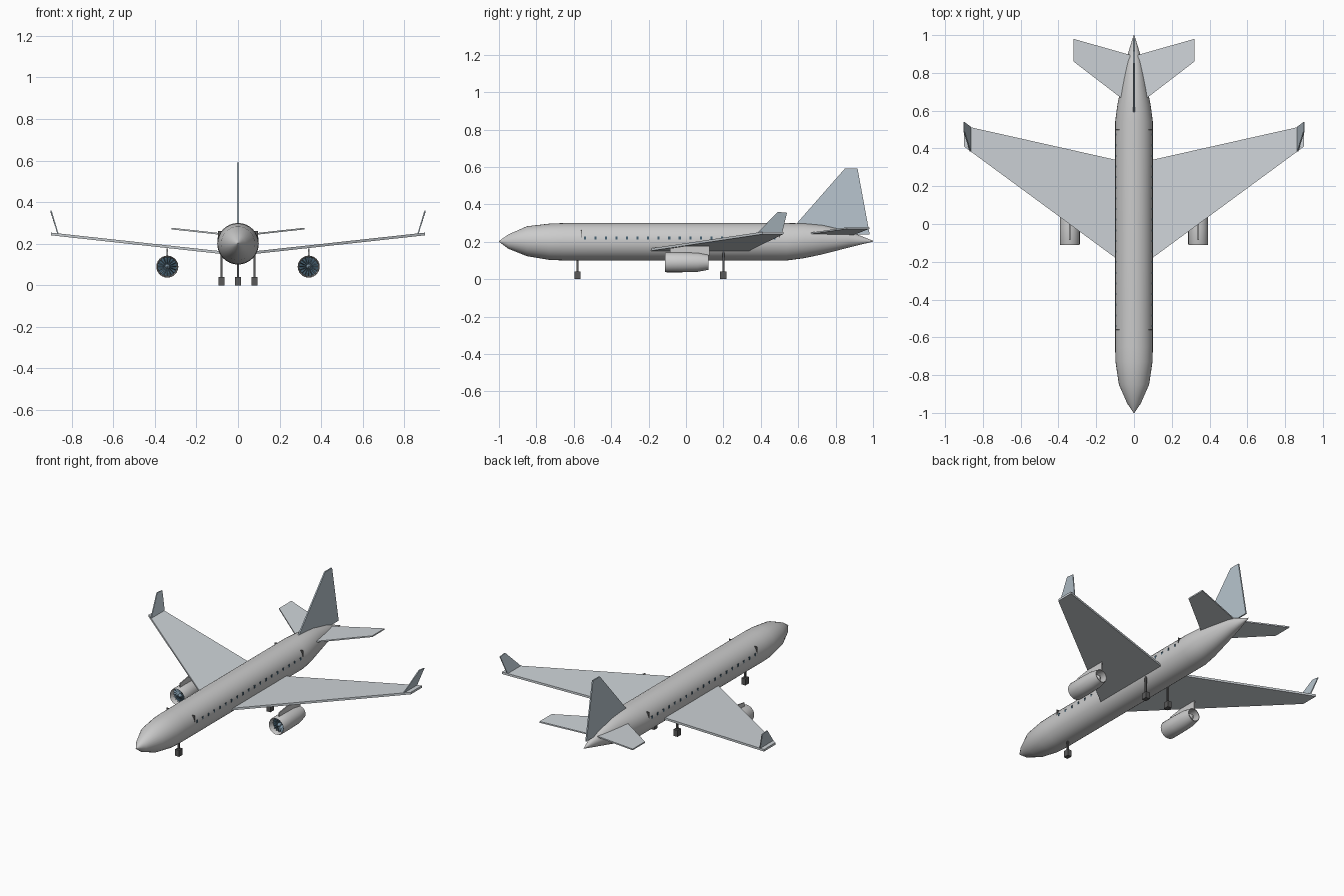
import bpy, bmesh, math
from mathutils import Vector

if "Cube" in bpy.data.objects:
    bpy.data.objects.remove(bpy.data.objects["Cube"])


def material(name, rgb):
    m = bpy.data.materials.new(name)
    m.diffuse_color = (*rgb, 1)
    m.use_nodes = True
    m.node_tree.nodes["Principled BSDF"].inputs["Base Color"].default_value = m.diffuse_color
    return m


WING = material("pale_blue_grey", (0.62, 0.66, 0.69))
FIN = material("blue_grey", (0.48, 0.56, 0.62))
GLASS = material("dark_blue", (0.06, 0.12, 0.17))
BLADE = material("blade_blue", (0.22, 0.32, 0.4))
DARK = material("dark_grey", (0.1, 0.1, 0.1))


def finish(name, bm, mat=None, mirror=False, smooth=False):
    bmesh.ops.recalc_face_normals(bm, faces=bm.faces)
    mesh = bpy.data.meshes.new(name)
    bm.to_mesh(mesh)
    bm.free()
    ob = bpy.data.objects.new(name, mesh)
    bpy.context.collection.objects.link(ob)
    if mat:
        mesh.materials.append(mat)
    if smooth:
        bpy.ops.object.select_all(action='DESELECT')
        ob.select_set(True)
        bpy.context.view_layer.objects.active = ob
        bpy.ops.object.shade_smooth_by_angle(angle=math.radians(30))
    if mirror:
        ob.modifiers.new("Mirror", 'MIRROR')
    return ob


def loft(name, rings, x=0, n=32, closed=False, caps=True, **kw):
    """Rings of (y, rx, rz, centre_z) along y."""
    bm = bmesh.new()
    loops = [[bm.verts.new((x + rx * math.cos(2 * math.pi * i / n), y,
                            cz + rz * math.sin(2 * math.pi * i / n)))
              for i in range(n)] for y, rx, rz, cz in rings]
    pairs = list(zip(loops, loops[1:]))
    if closed:
        pairs.append((loops[-1], loops[0]))
    for a, b in pairs:
        for i in range(n):
            j = (i + 1) % n
            bm.faces.new((a[i], a[j], b[j], b[i]))
    if caps and not closed:
        bm.faces.new(loops[0])
        bm.faces.new(loops[-1])
    return finish(name, bm, smooth=True, **kw)


def plate(name, outline, thickness, **kw):
    """Prism from a 3D outline, extruded evenly both ways along a vector."""
    bm = bmesh.new()
    t = Vector(thickness) / 2
    a = [bm.verts.new(Vector(p) - t) for p in outline]
    b = [bm.verts.new(Vector(p) + t) for p in outline]
    bm.faces.new(a)
    bm.faces.new(b)
    for i in range(len(a)):
        j = (i + 1) % len(a)
        bm.faces.new((a[i], a[j], b[j], b[i]))
    return finish(name, bm, **kw)


def add_box(bm, centre, size):
    verts = bmesh.ops.create_cube(bm, size=1)["verts"]
    for v in verts:
        v.co = Vector([c + s * k for c, s, k in zip(centre, size, v.co)])


# Fuselage
loft("fuselage", [(-1, .002, .002, .202), (-.95, .036, .038, .201), (-.85, .08, .08, .203),
                  (-.73, .098, .097, .2), (-.65, .1, .1, .2), (.54, .1, .1, .2),
                  (.63, .088, .093, .205), (.73, .068, .078, .211), (.87, .042, .044, .213),
                  (1, .002, .002, .203)])

# Wings, winglets and tail surfaces
plate("wing", [(.04, -.222, .153), (.9, .41, .247), (.9, .52, .247), (.04, .327, .153)],
      (0, 0, .013), mat=WING, mirror=True)
plate("winglet", [(.867, .385, .25), (.9, .49, .36), (.9, .54, .355), (.867, .515, .25)],
      (.006, 0, 0), mat=FIN, mirror=True)
plate("tailplane", [(.02, .63, .24), (.32, .86, .273), (.32, .98, .273), (.02, .895, .24)],
      (0, 0, .008), mat=WING, mirror=True)
plate("tail_fin", [(0, .585, .29), (0, .85, .592), (0, .917, .592), (0, .982, .24), (0, .7, .24)],
      (.008, 0, 0), mat=FIN)

# Engines: hollow nacelle, fan disc, blades, hub and pylon
EX, EZ = .34, .09
nacelle = [(-.105, .053), (-.112, .05), (-.105, .046), (-.06, .045), (.07, .042),
           (.12, .036), (.12, .04), (.06, .051), (-.02, .053)]
loft("engine_nacelle", [(y, r, r, EZ) for y, r in nacelle], x=EX, n=24, closed=True, mirror=True)
loft("fan_disc", [(-.075, .0455, .0455, EZ), (-.065, .0455, .0455, EZ)], x=EX, n=24,
     mat=GLASS, mirror=True)
loft("fan_hub", [(-.1, .002, .002, EZ), (-.09, .009, .009, EZ), (-.07, .013, .013, EZ)],
     x=EX, n=16, mat=BLADE, mirror=True)
loft("exhaust_core", [(-.065, .03, .03, EZ), (.08, .027, .027, EZ), (.11, .006, .006, EZ)],
     x=EX, n=16, mirror=True)
bm = bmesh.new()
for i in range(16):
    a = 2 * math.pi * i / 16
    pts = []
    for r, da, y in ((.01, -.1, -.084), (.045, -.06, -.086), (.045, .06, -.076), (.01, .1, -.076)):
        pts.append(bm.verts.new((EX + r * math.cos(a + da), y, EZ + r * math.sin(a + da))))
    bm.faces.new(pts)
finish("fan_blades", bm, mat=BLADE, mirror=True)
plate("engine_pylon", [(EX, -.085, .138), (EX, -.085, .165), (EX, 0, .178), (EX, .125, .178),
                       (EX, .125, .125), (EX, .06, .138)], (.006, 0, 0), mirror=True)

# Cabin windows and doors, following the fuselage side
bm = bmesh.new()
for i in range(19):
    add_box(bm, (.0965, -.54 + i * .0563, .221), (.006, .011, .016))
finish("cabin_windows", bm, mat=GLASS, mirror=True)
bm = bmesh.new()
for y in (-.56, .5):
    add_box(bm, (.086, y, .24), (.022, .003, .045))
finish("door_seams", bm, mat=DARK, mirror=True)

# Landing gear
for name, x, y, top in (("nose_gear", 0, -.58, .12), ("left_main_gear", -.08, .2, .155),
                        ("right_main_gear", .08, .2, .155)):
    bm = bmesh.new()
    add_box(bm, (x, y, .02), (.028, .034, .04))
    add_box(bm, (x, y, (top + .03) / 2), (.01, .01, top - .03))
    finish(name, bm, mat=DARK)
